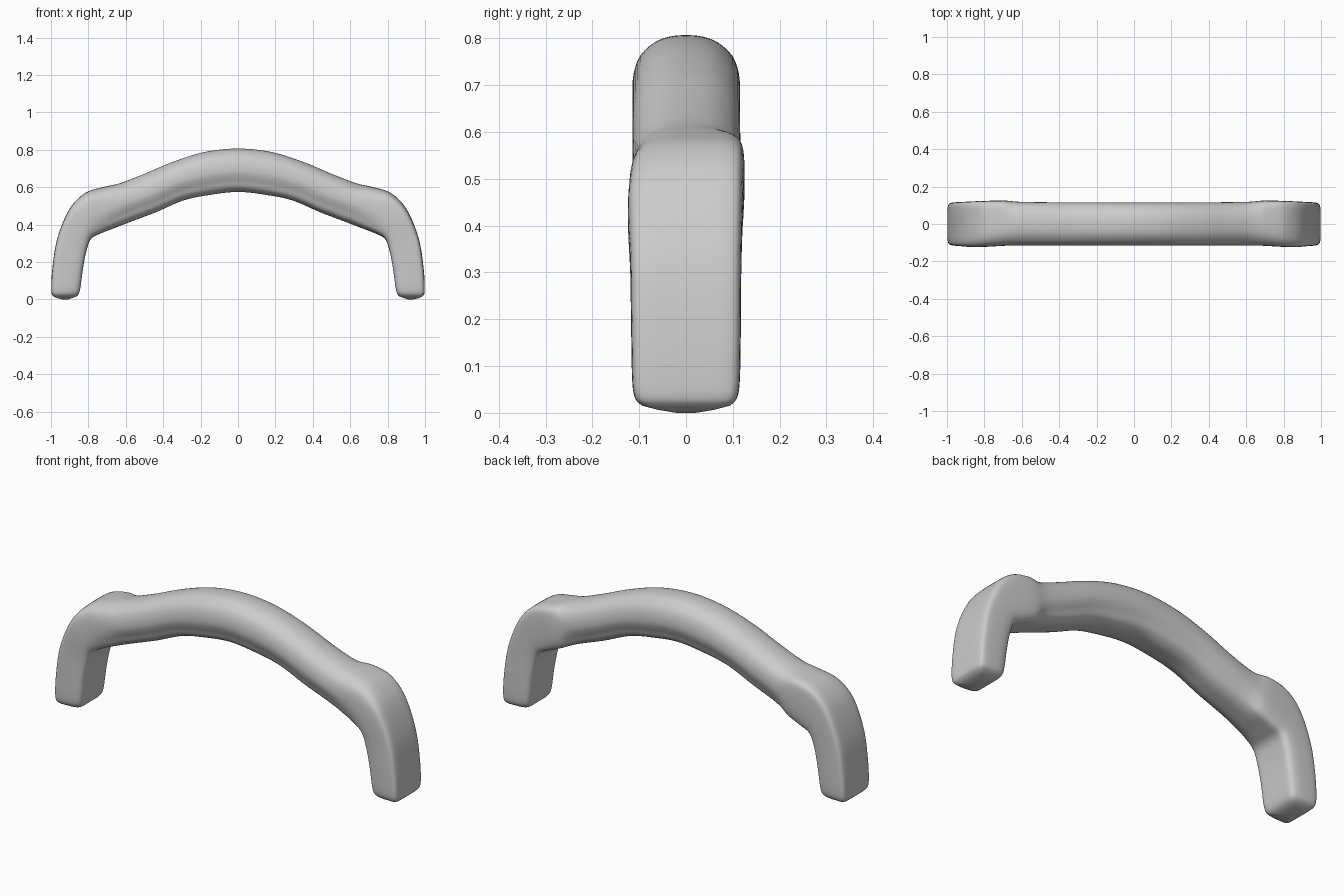
import bpy, bmesh
from mathutils import Vector

if "Cube" in bpy.data.objects:
    bpy.data.objects.remove(bpy.data.objects["Cube"])

# Half cross-sections from outer edge to inner edge: (share of half width, share of thickness)
ARCH = [(0, 1), (0.32, 0.985), (0.6, 0.93), (0.86, 0.81), (0.98, 0.65), (1, 0.48),
        (0.94, 0.36), (0.83, 0.24), (0.7, 0.1), (0.4, 0.015), (0, 0)]
LEG = [(0, 1), (0.4, 1), (0.75, 0.99), (0.93, 0.94), (0.99, 0.8), (1, 0.5),
       (0.98, 0.26), (0.91, 0.09), (0.75, 0.01), (0.4, 0), (0, 0)]

# Left half stations: outer x, z, inner x, z, front width, back width, front and back squareness
STATIONS = [
    (-0.985, 0.015, -0.86, 0.018, 0.095, 0.095, 1, 1),
    (-0.998, 0.045, -0.845, 0.05, 0.113, 0.113, 1, 1),
    (-0.992, 0.17, -0.828, 0.17, 0.117, 0.117, 1, 1),
    (-0.965, 0.33, -0.81, 0.26, 0.119, 0.118, 1, 1),
    (-0.90, 0.485, -0.785, 0.325, 0.124, 0.121, 0.8, 1),
    (-0.815, 0.57, -0.73, 0.355, 0.121, 0.124, 0.5, 1),
    (-0.715, 0.602, -0.66, 0.382, 0.116, 0.125, 0.2, 0.8),
    (-0.63, 0.622, -0.58, 0.413, 0.114, 0.118, 0, 0.15),
    (-0.50, 0.672, -0.44, 0.466, 0.114, 0.116, 0, 0),
    (-0.35, 0.735, -0.29, 0.53, 0.114, 0.115, 0, 0),
    (-0.18, 0.788, -0.15, 0.559, 0.114, 0.115, 0, 0),
    (0, 0.807, 0, 0.575, 0.114, 0.115, 0, 0),
]


def smooth_path(points, steps, closed=False):
    """Catmull-Rom interpolation of tuples of any length."""
    n = len(points)
    pick = (lambda i: points[i % n]) if closed else (lambda i: points[min(max(i, 0), n - 1)])
    out = []
    for i in range(n if closed else n - 1):
        for k in range(steps):
            t = k / steps
            out.append(tuple(
                0.5 * (2 * b + (c - a) * t + (2 * a - 5 * b + 4 * c - d) * t * t
                       + (3 * b - a - 3 * c + d) * t ** 3)
                for a, b, c, d in zip(pick(i - 1), pick(i), pick(i + 1), pick(i + 2))))
    return out if closed else out + [tuple(points[-1])]


def section(st):
    """Ring of points around the bar at one station."""
    ox, oz, ix, iz, wf, wb, sf, sb = st
    outer, inner = Vector((ox, 0, oz)), Vector((ix, 0, iz))

    def half(sign, w, s):
        pts = []
        for (ya, ta), (yl, tl) in zip(ARCH, LEG):
            p = inner.lerp(outer, ta + (tl - ta) * s)
            p.y = sign * w * (ya + (yl - ya) * s)
            pts.append(tuple(p))
        return pts

    ring = half(-1, wf, sf) + half(1, wb, sb)[-2:0:-1]
    return smooth_path(ring, 3, closed=True)


# Swept bar, left foot to right foot
full = STATIONS + [(-s[0], s[1], -s[2]) + s[3:] for s in STATIONS[-2::-1]]
rings = [section(s) for s in smooth_path(full, 6)]

# Domed foot ends
left_end = [(-0.963, 0.006, -0.885, 0.008, 0.06, 0.06, 1, 1),
            (-0.935, 0.0, -0.91, 0.0, 0.02, 0.02, 1, 1)]
right_end = [(-s[0], s[1], -s[2]) + s[3:] for s in left_end]
rings = [section(s) for s in left_end[::-1]] + rings + [section(s) for s in right_end]

bm = bmesh.new()
loops = [[bm.verts.new(p) for p in r] for r in rings]
for a, b in zip(loops, loops[1:]):
    for i in range(len(a)):
        j = (i + 1) % len(a)
        bm.faces.new((a[i], a[j], b[j], b[i]))
bm.faces.new(loops[0])
bm.faces.new(loops[-1])
bmesh.ops.recalc_face_normals(bm, faces=bm.faces)
for f in bm.faces:
    f.smooth = True

mesh = bpy.data.meshes.new("arched_handle")
bm.to_mesh(mesh)
bm.free()
handle = bpy.data.objects.new("arched_handle", mesh)
bpy.context.collection.objects.link(handle)
